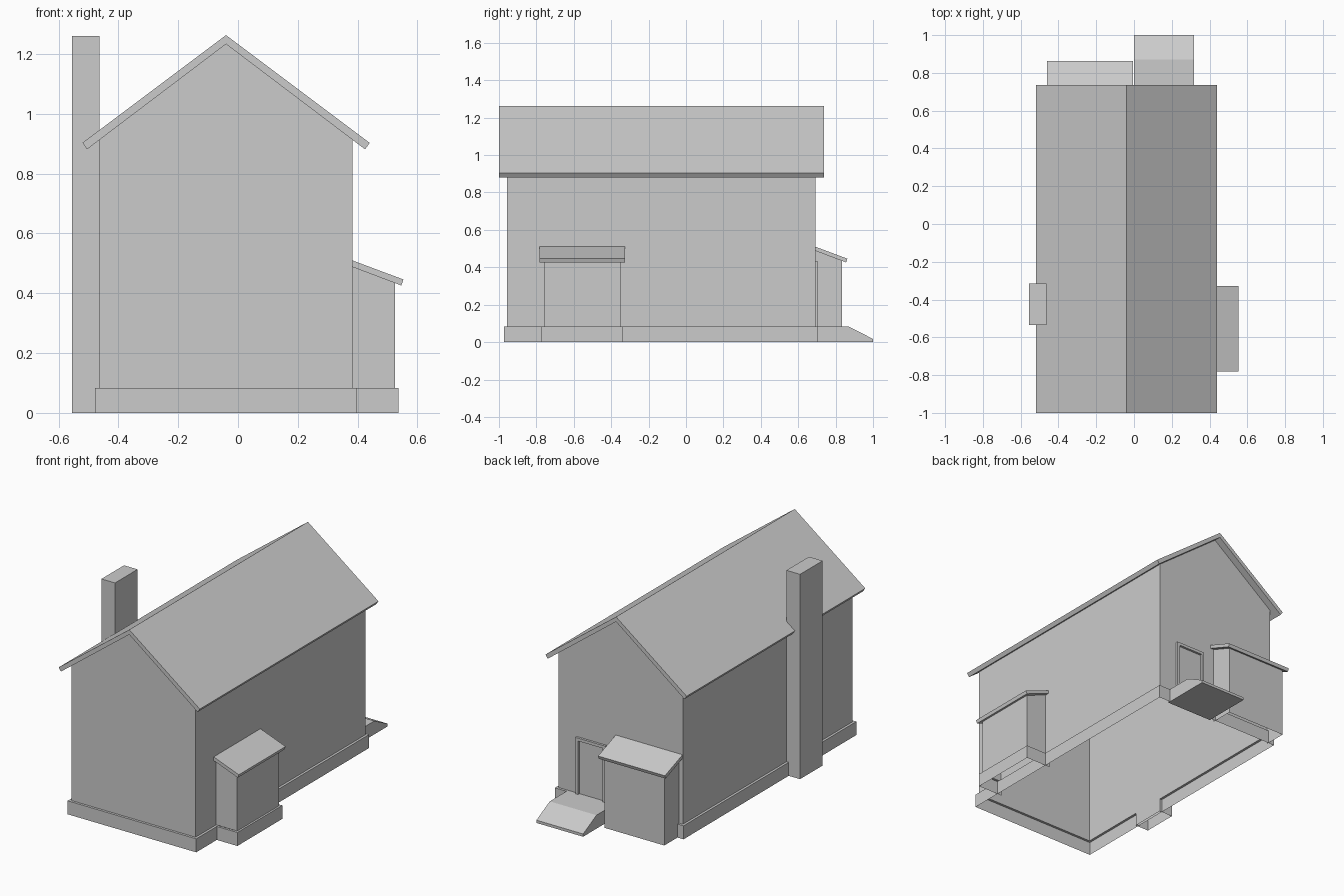
import bpy, bmesh
from mathutils import Vector

if "Cube" in bpy.data.objects:
    bpy.data.objects.remove(bpy.data.objects["Cube"])

DOWN, LEFT, FRONT = Vector((0, 0, -1)), Vector((-1, 0, 0)), Vector((0, -1, 0))


def prism(name, profile, axis, a, b, skip=(), ledge=0):
    """Extrude a (horizontal, z) profile along axis from a to b; leave faces in skip directions open."""
    bm = bmesh.new()
    place = (lambda p, t: (t, p[0], p[1])) if axis == 'x' else (lambda p, t: (p[0], t, p[1]))
    rings = [[bm.verts.new(place(p, t)) for p in profile] for t in (a, b)]
    bm.faces.new(rings[0])
    bm.faces.new(rings[1][::-1])
    n = len(profile)
    for i in range(n):
        j = (i + 1) % n
        bm.faces.new((rings[0][i], rings[1][i], rings[1][j], rings[0][j]))
    bmesh.ops.recalc_face_normals(bm, faces=bm.faces)
    bm.normal_update()
    gone = [f for f in bm.faces if any(f.normal.dot(d) > 0.99 for d in skip)]
    if ledge:
        # Only a narrow rim remains on top, the middle is open
        top = [f for f in bm.faces if f.normal.z > 0.9]
        bmesh.ops.inset_region(bm, faces=top, thickness=ledge, use_even_offset=True)
        gone += top
    bmesh.ops.delete(bm, geom=gone, context='FACES')
    mesh = bpy.data.meshes.new(name)
    bm.to_mesh(mesh)
    bm.free()
    obj = bpy.data.objects.new(name, mesh)
    bpy.context.collection.objects.link(obj)
    return obj


def box(name, x, y, z, skip=(), ledge=0):
    return prism(name, [(x[0], z[0]), (x[1], z[0]), (x[1], z[1]), (x[0], z[1])],
                 'y', y[0], y[1], skip, ledge)


# Main house: hollow foundation rim and gabled walls
BASE = 0.083
MID = -0.04
box("foundation", (-0.478, 0.397), (-0.973, 0.707), (0, BASE), (DOWN,), 0.015)
slopes = (Vector((0.6, 0, 0.8)), Vector((-0.6, 0, 0.8)))
prism("house_walls", [(-0.463, BASE), (0.382, BASE), (0.382, 0.923), (MID, 1.2395), (-0.463, 0.923)],
      'y', -0.958, 0.692, (DOWN,) + slopes)

# Gable roof: a folded slab overhanging the walls
right = [(MID, 1.263), (0.44, 0.903), (0.424, 0.879), (MID, 1.233)]
right[2] = (0.425, 0.881)
left = [(2 * MID - x, z) for x, z in right[1:3]]
prism("roof", right + left[::-1], 'y', -1, 0.737)

# Chimney against the left wall
box("chimney", (-0.555, -0.4625), (-0.535, -0.316), (0, 1.26), (DOWN,))


def lean_to(name, axis, wall, a, b, bottom, inward):
    """Small shed with a sloping roof; wall is the coordinate of the house wall."""
    prism(name + "_walls", [(wall, bottom), (wall + 0.143, bottom), (wall + 0.143, 0.436), (wall, 0.49)],
          axis, a, b, (DOWN, inward))
    prism(name + "_roof", [(wall, 0.51), (wall + 0.171, 0.446), (wall + 0.164, 0.426), (wall, 0.488)],
          axis, a - 0.024, b + 0.024)


# Right side shed with its own foundation, and back shed
lean_to("side_shed", 'y', 0.382, -0.758, -0.351, BASE, LEFT)
box("side_shed_foundation", (0.367, 0.537), (-0.773, -0.336), (0, BASE), (DOWN, LEFT), 0.014)
lean_to("back_shed", 'x', 0.692, -0.437, -0.03, 0, FRONT)

# Back doorstep with sloping ramp
prism("door_ramp", [(0.692, 0), (1, 0), (1, 0.017), (0.87, BASE), (0.692, BASE)], 'x', 0, 0.318)

# Door frame: two posts and a lintel
for side, x in (("left", 0.055), ("right", 0.24)):
    box("door_post_" + side, (x, x + 0.018), (0.69, 0.706), (BASE, 0.412))
box("door_lintel", (0.055, 0.258), (0.69, 0.706), (0.412, 0.43))
